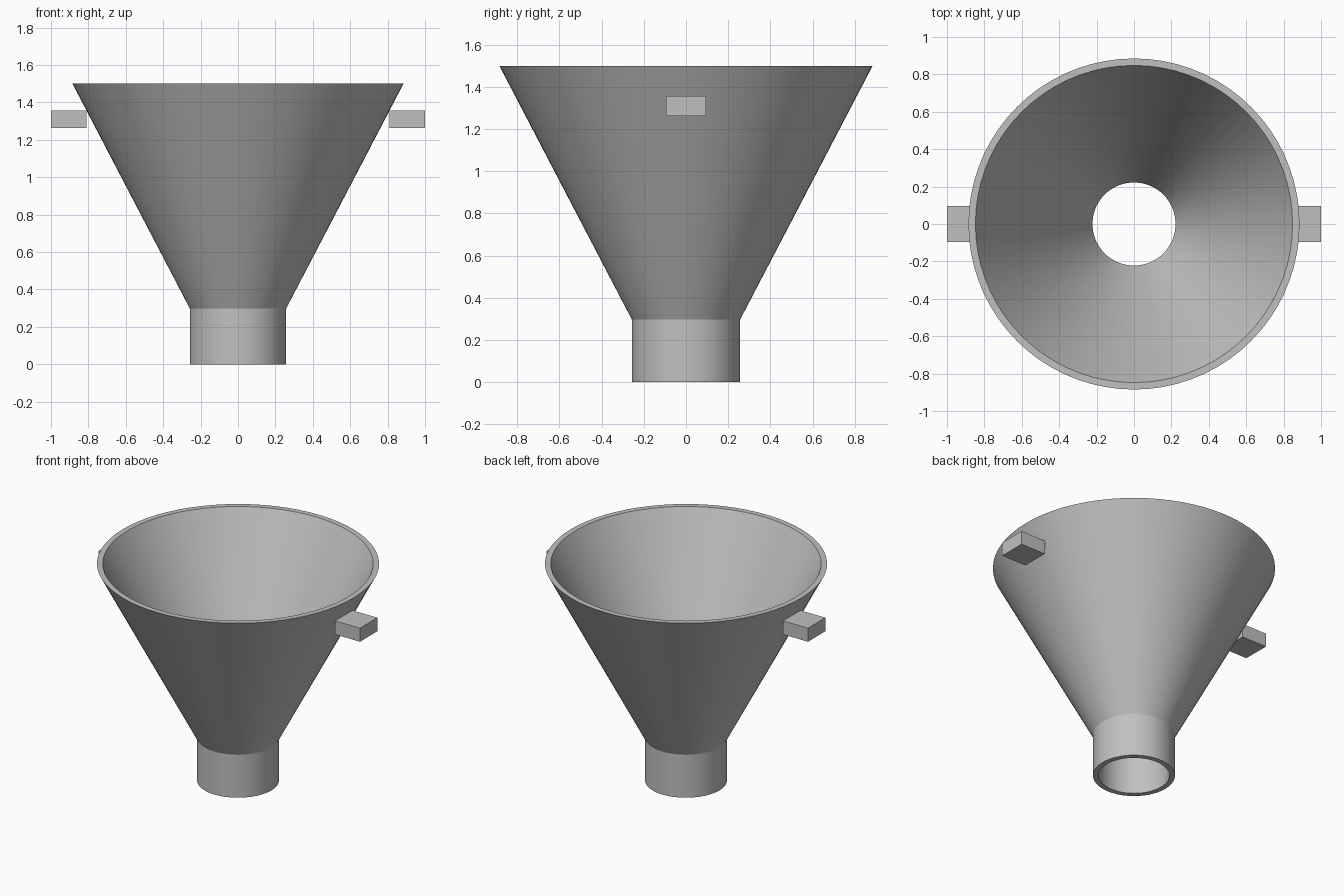
import bpy, bmesh, math

SEGMENTS = 72

cube = bpy.data.objects.get("Cube")
if cube:
    bpy.data.objects.remove(cube, do_unlink=True)

# Single plain grey
grey = bpy.data.materials.new("plain grey")
grey.use_nodes = True
grey.diffuse_color = (0.53, 0.53, 0.53, 1)
grey.node_tree.nodes["Principled BSDF"].inputs["Base Color"].default_value = grey.diffuse_color


def add_object(name, bm):
    bmesh.ops.recalc_face_normals(bm, faces=bm.faces)
    mesh = bpy.data.meshes.new(name)
    bm.to_mesh(mesh)
    bm.free()
    mesh.materials.append(grey)
    obj = bpy.data.objects.new(name, mesh)
    bpy.context.collection.objects.link(obj)
    return obj


def lathe(name, profile):
    """Revolve a closed (radius, z) profile around the z axis."""
    bm = bmesh.new()
    verts = [bm.verts.new((r, 0, z)) for r, z in profile]
    edges = [bm.edges.new((v, verts[i - 1])) for i, v in enumerate(verts)]
    bmesh.ops.spin(bm, geom=verts + edges, cent=(0, 0, 0), axis=(0, 0, 1),
                   angle=math.tau, steps=SEGMENTS, use_merge=True)
    bmesh.ops.remove_doubles(bm, verts=bm.verts, dist=1e-4)
    return add_object(name, bm)


# Hollow cone and spout in one wall
funnel = lathe("funnel_body", [
    (0.257, 0), (0.257, 0.297), (0.885, 1.5),
    (0.848, 1.5), (0.222, 0.297), (0.222, 0)])
bpy.ops.object.select_all(action="DESELECT")
funnel.select_set(True)
bpy.context.view_layer.objects.active = funnel
bpy.ops.object.shade_smooth_by_angle(angle=math.radians(20))

# Small block tabs on both sides
for name, side in (("left_tab", 1), ("right_tab", -1)):
    bm = bmesh.new()
    bmesh.ops.create_cube(bm, size=1)
    bmesh.ops.scale(bm, verts=bm.verts, vec=(0.19, 0.19, 0.094))
    bmesh.ops.translate(bm, verts=bm.verts, vec=(side * 0.905, 0, 1.31))
    add_object(name, bm)
